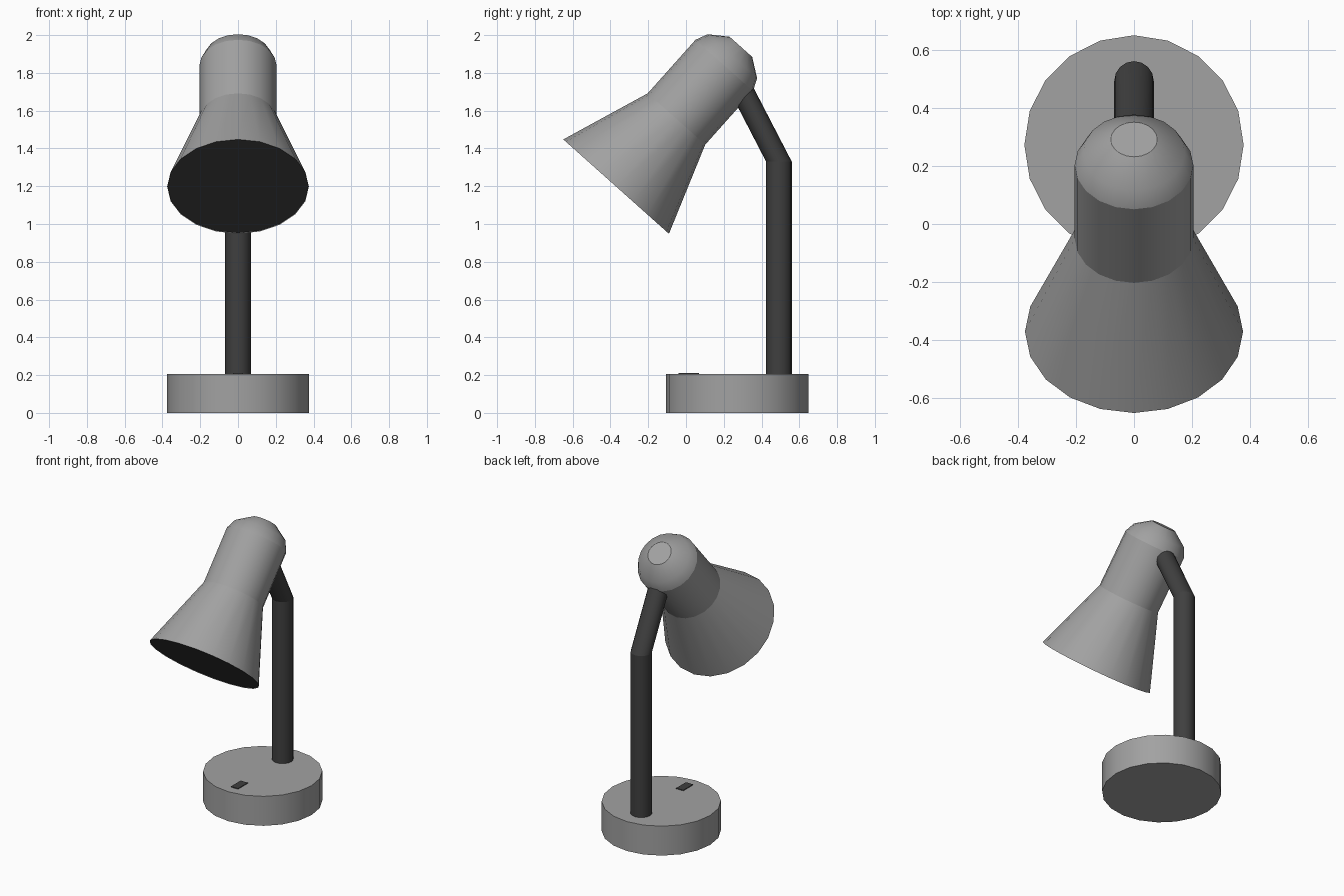
import bpy, math
from mathutils import Vector

cube = bpy.data.objects.get("Cube")
if cube:
    bpy.data.objects.remove(cube, do_unlink=True)

SIDES = 20


def material(name, value):
    mat = bpy.data.materials.new(name)
    mat.use_nodes = True
    colour = (value, value, value, 1)
    mat.diffuse_color = colour
    mat.node_tree.nodes["Principled BSDF"].inputs["Base Color"].default_value = colour
    return mat


grey = material("warm grey enamel", 0.36)
dark = material("dark grey metal", 0.05)


def loft(name, rings, mat, sides=SIDES, caps=(True, True)):
    """Join rings of (centre, u axis, v axis, radius) into a smooth tube."""
    verts, faces = [], []
    for centre, u, v, radius in rings:
        for i in range(sides):
            a = 2 * math.pi * i / sides
            verts.append(Vector(centre) + radius * (u * math.cos(a) + v * math.sin(a)))
    for r in range(len(rings) - 1):
        for i in range(sides):
            j = (i + 1) % sides
            faces.append((r * sides + i, r * sides + j, (r + 1) * sides + j, (r + 1) * sides + i))
    walls = len(faces)
    if caps[0]:
        faces.append(tuple(reversed(range(sides))))
    if caps[1]:
        faces.append(tuple(range(len(verts) - sides, len(verts))))
    mesh = bpy.data.meshes.new(name)
    mesh.from_pydata(verts, [], faces)
    mesh.materials.append(mat)
    obj = bpy.data.objects.new(name, mesh)
    bpy.context.collection.objects.link(obj)
    for index, poly in enumerate(mesh.polygons):
        poly.use_smooth = index < walls
    for edge in mesh.edges:     # keep the cap rims crisp
        ends = [v < sides for v in edge.vertices], [v >= len(verts) - sides for v in edge.vertices]
        edge.use_edge_sharp = (caps[0] and all(ends[0])) or (caps[1] and all(ends[1]))
    return obj


X, Y, Z = Vector((1, 0, 0)), Vector((0, 1, 0)), Vector((0, 0, 1))

# Round base
loft("base", [((0, 0.272, z), X, Y, 0.377) for z in (0, 0.205)], grey)

# Flat switch on the front of the base
bpy.ops.mesh.primitive_cube_add(size=1, location=(0, 0.015, 0.207))
switch = bpy.context.object
switch.name = "switch"
switch.scale = (0.055, 0.107, 0.006)
switch.data.materials.append(dark)

# Bent stem, sheared above the elbow
stem = [(0, 0.492, 0.2), (0, 0.492, 1.33), (0, 0.28, 1.74)]
for part, ends in (("lower_stem", stem[:2]), ("upper_stem", stem[1:])):
    loft(part, [(p, X, Y, 0.068) for p in ends], dark, 16)

# Tilted lamp head: rings placed along its axis
mouth = Vector((0, -0.37, 1.198))
axis = Vector((0, 0.666, 0.746)).normalized()
side = axis.cross(X)


def head_part(name, profile, mat, caps):
    return loft(name, [(mouth + axis * t, X, side, r) for t, r in profile], mat, caps=caps)


head_part("shade", [(0, 0.375), (0.48, 0.204)], grey, (False, False))
head_part("neck", [(0.48, 0.204), (0.86, 0.204)], grey, (False, False))
head_part("dome", [(0.86, 0.204), (0.925, 0.175), (0.992, 0.08)], grey, (False, True))

# Dark opening of the shade
head_part("shade_opening", [(0.004, 0.373), (0.012, 0.37)], dark, (True, False))
